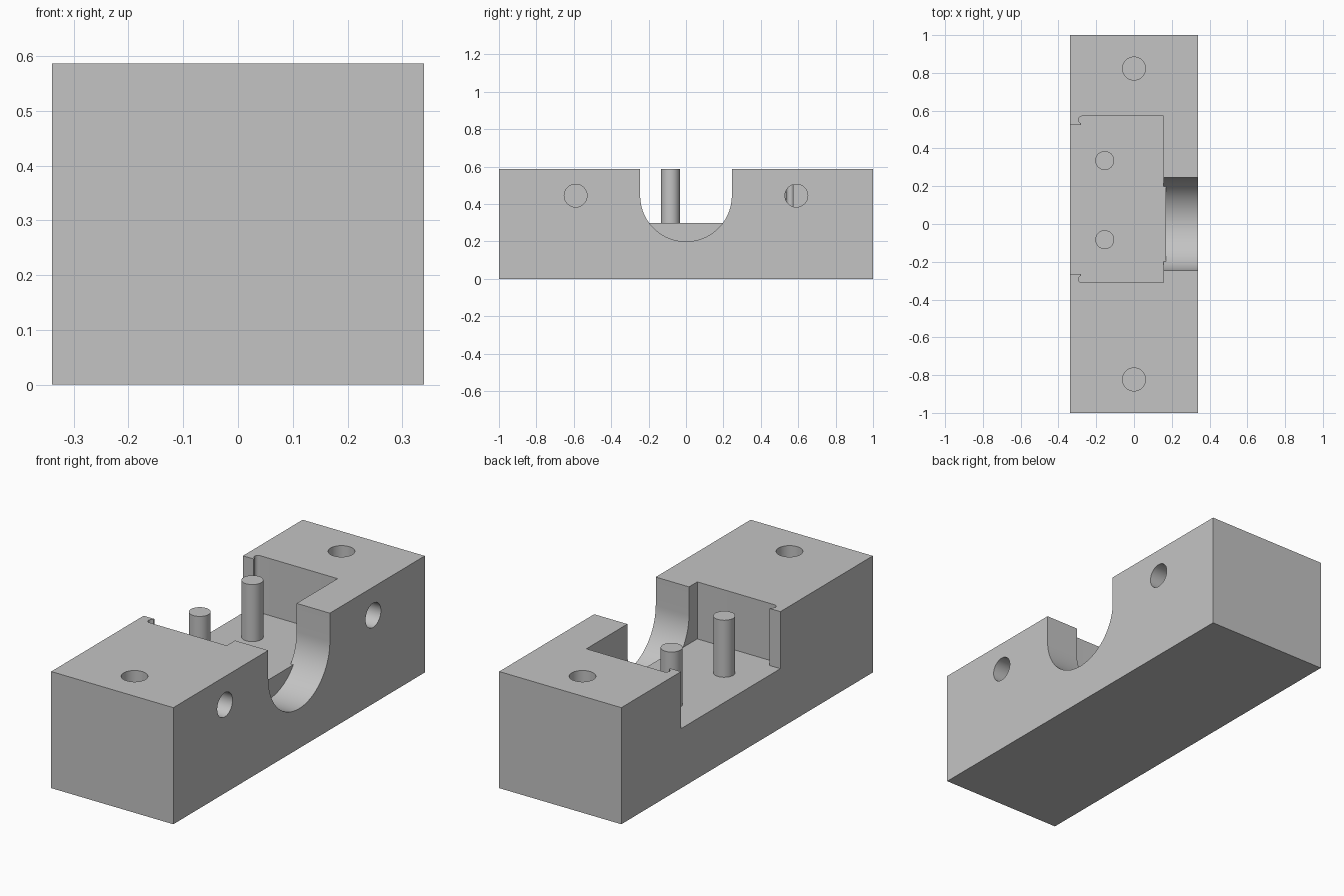
import bpy, bmesh
from math import cos, sin, pi, radians
from mathutils import Matrix, Vector

cube = bpy.data.objects.get("Cube")
if cube:
    bpy.data.objects.remove(cube, do_unlink=True)

grey = bpy.data.materials.new("plain grey")
grey.use_nodes = True
colour = (0.55, 0.55, 0.55, 1)
grey.diffuse_color = colour
grey.node_tree.nodes["Principled BSDF"].inputs["Base Color"].default_value = colour

TOP, FLOOR, HALF = 0.587, 0.30, 0.34


def add_object(name, bm):
    bmesh.ops.recalc_face_normals(bm, faces=bm.faces)
    mesh = bpy.data.meshes.new(name)
    bm.to_mesh(mesh)
    bm.free()
    mesh.materials.append(grey)
    obj = bpy.data.objects.new(name, mesh)
    bpy.context.collection.objects.link(obj)
    return obj


def prism(name, points, direction):
    """Extrude a closed outline along a direction."""
    bm = bmesh.new()
    face = bm.faces.new([bm.verts.new(p) for p in points])
    new = bmesh.ops.extrude_face_region(bm, geom=[face])["geom"]
    verts = [g for g in new if isinstance(g, bmesh.types.BMVert)]
    bmesh.ops.translate(bm, verts=verts, vec=direction)
    return add_object(name, bm)


def box(name, x0, x1, y0, y1, z0, z1):
    outline = [(x0, y0, z0), (x1, y0, z0), (x1, y1, z0), (x0, y1, z0)]
    return prism(name, outline, (0, 0, z1 - z0))


def cylinder(name, start, end, radius, segments=48):
    a, b = Vector(start), Vector(end)
    turn = (b - a).to_track_quat("Z", "Y").to_matrix().to_4x4()
    bm = bmesh.new()
    bmesh.ops.create_cone(bm, cap_ends=True, segments=segments, radius1=radius,
                          radius2=radius, depth=(b - a).length,
                          matrix=Matrix.Translation((a + b) / 2) @ turn)
    return add_object(name, bm)


def combine(target, tool, operation):
    mod = target.modifiers.new("cut", "BOOLEAN")
    mod.operation, mod.solver, mod.object = operation, "EXACT", tool
    bpy.context.view_layer.objects.active = target
    bpy.ops.object.modifier_apply(modifier=mod.name)
    bpy.data.objects.remove(tool, do_unlink=True)


def smooth(obj):
    bpy.ops.object.select_all(action="DESELECT")
    obj.select_set(True)
    bpy.context.view_layer.objects.active = obj
    bpy.ops.object.shade_smooth_by_angle(angle=radians(30))


block = box("block", -HALF, HALF, -1, 1, 0, TOP)

# Pocket open to one side, with lips and rounded relief corners
mid = 0.13
half_outline = [(-0.5, 0.395), (-0.28, 0.395), (-0.28, 0.403)]
for i in range(9):
    a = radians(255 - i * 150 / 8)
    half_outline.append((-0.275 + 0.019 * cos(a), 0.422 + 0.019 * sin(a)))
half_outline += [(-0.275, 0.441), (0.155, 0.441)]
outline = [(x, mid + d, FLOOR) for x, d in half_outline]
outline += [(x, mid - d, FLOOR) for x, d in reversed(half_outline)]
combine(block, prism("pocket_cutter", outline, (0, 0, 0.6)), "DIFFERENCE")

# Round-bottomed channel through the opposite wall
radius, centre = 0.245, 0.445
arch = [(0.1, radius * cos(pi + pi * i / 48), centre + radius * sin(pi + pi * i / 48))
        for i in range(49)]
arch += [(0.1, radius, 0.8), (0.1, -radius, 0.8)]
combine(block, prism("channel_cutter", arch, (0.4, 0, 0)), "DIFFERENCE")

# Pocket floor carries on slightly into the channel
combine(block, box("floor_ledge", 0.05, 0.17, -0.21, 0.21, 0.1, FLOOR), "UNION")

# Blind screw holes in the top and in the channel side
for side in (-1, 1):
    combine(block, cylinder("top_hole", (0, side * 0.823, 0.28),
                            (0, side * 0.823, 0.7), 0.061), "DIFFERENCE")
    combine(block, cylinder("side_hole", (0.1, side * 0.59, centre),
                            (0.5, side * 0.59, centre), 0.061), "DIFFERENCE")
smooth(block)

# Locating pins standing on the pocket floor
for name, y in (("front_pin", -0.083), ("back_pin", 0.336)):
    smooth(cylinder(name, (-0.155, y, FLOOR - 0.02), (-0.155, y, TOP), 0.05))
